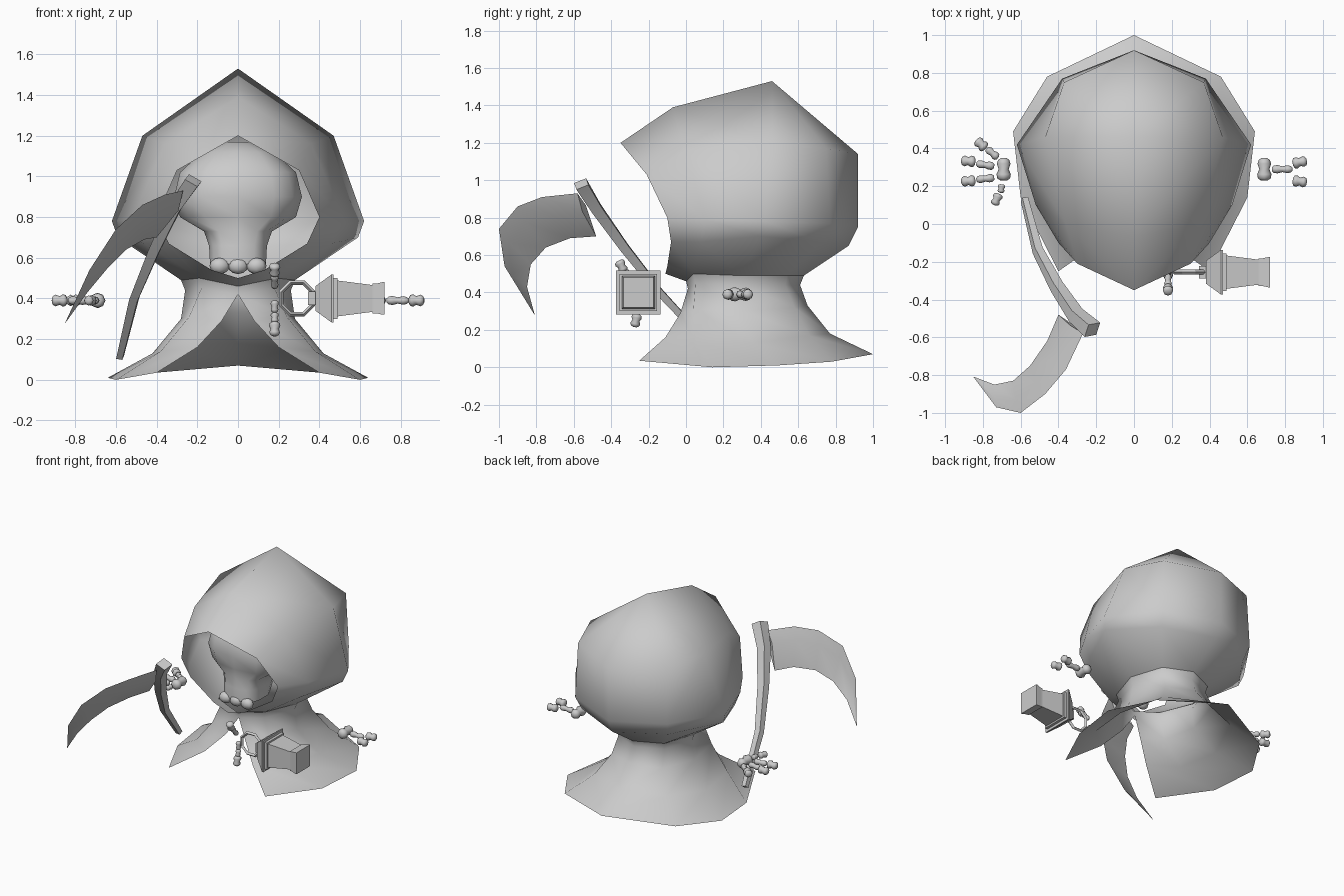
import bpy, bmesh, math
from mathutils import Vector

if "Cube" in bpy.data.objects:
    bpy.data.objects.remove(bpy.data.objects["Cube"])

grey = bpy.data.materials.new("pale_grey")
grey.diffuse_color = (0.6, 0.6, 0.6, 1)
grey.use_nodes = True
grey.node_tree.nodes["Principled BSDF"].inputs["Base Color"].default_value = grey.diffuse_color


def finish(bm, name, angle=60, mirror=False, centre=None):
    bmesh.ops.remove_doubles(bm, verts=bm.verts, dist=0.0005)
    bmesh.ops.recalc_face_normals(bm, faces=bm.faces)
    if centre:  # open sheets: point outward from a centre
        c = Vector(centre)
        bm.normal_update()
        if sum(f.normal.dot(f.calc_center_median() - c) * f.calc_area() for f in bm.faces) < 0:
            bmesh.ops.reverse_faces(bm, faces=bm.faces)
    me = bpy.data.meshes.new(name)
    bm.to_mesh(me)
    bm.free()
    me.materials.append(grey)
    ob = bpy.data.objects.new(name, me)
    bpy.context.collection.objects.link(ob)
    if mirror:
        m = ob.modifiers.new("mirror", 'MIRROR')
        m.use_clip = True
    bpy.context.view_layer.objects.active = ob
    ob.select_set(True)
    bpy.ops.object.shade_smooth_by_angle(angle=math.radians(angle))
    ob.select_set(False)
    return ob


def loft(rows, closed=False, caps=False):
    """Skin a list of equally long point rows."""
    bm = bmesh.new()
    vs = [[bm.verts.new(p) for p in r] for r in rows]
    n = len(rows[0])
    for a, b in zip(vs, vs[1:]):
        for i in range(n if closed else n - 1):
            j = (i + 1) % n
            bm.faces.new((a[i], a[j], b[j], b[i]))
    if caps:
        bm.faces.new(vs[0])
        bm.faces.new(vs[-1])
    return bm


# Hood: half shell from the front rim round to the back
peak = (0, .46, 1.53)
hood = [
    [(0, -.35, 1.2), (.3, -.21, 1.03), (.4, -.1, .8), (.34, -.08, .67), (.13, -.1, .54), (0, -.11, .5)],
    [(0, -.07, 1.39), (.36, 0, 1.16), (.52, .1, .79), (.46, .08, .67), (.19, .04, .5), (0, 0, .46)],
    [peak, (.47, .46, 1.2), (.62, .42, .78), (.59, .4, .7), (.28, .3, .49)],
    [peak, (.37, .75, 1.17), (.38, .77, .77), (.36, .72, .67), (.2, .54, .49)],
    [peak, (0, .92, 1.14), (0, .92, .75), (0, .87, .65), (0, .63, .49)],
]
for r in hood[2:]:
    r.append(r[-1])
bm = loft([r[:5] for r in hood])
bm.faces.new([bm.verts.new(p) for p in (hood[0][4], hood[0][5], hood[1][5], hood[1][4])])
finish(bm, "hood", 75, True, (0, .3, .85))

# Cape: half skirt with an open front slit
cape = [
    [(0, 0, .46), (0, .01, .42), (.08, -.03, .29), (.2, -.11, .16), (.4, -.25, .035)],
    [(.19, .04, .5), (.18, .05, .45), (.24, .04, .31), (.38, .05, .14), (.6, .14, 0)],
    [(.28, .3, .49), (.26, .3, .44), (.28, .3, .3), (.42, .36, .13), (.64, .49, .01)],
    [(.2, .54, .49), (.19, .53, .44), (.21, .58, .32), (.3, .66, .17), (.46, .78, .03)],
    [(0, .63, .49), (0, .61, .44), (0, .65, .33), (0, .77, .18), (0, 1, .07)],
]
finish(loft(cape), "cape", 75, True, (0, .3, .2))

# Skull: rounded rings narrowing into a jaw; (z, half width, front y, back y)
rings = [(1.17, .06, .14, .4), (1.12, .18, .04, .5), (1.02, .29, -.04, .58), (.9, .32, -.06, .6),
         (.8, .29, -.04, .55), (.73, .17, -.03, .42), (.66, .145, -.04, .3), (.57, .14, -.04, .25)]
rows = []
for z, w, f, b in rings:
    rows.append([(w * math.copysign(abs(math.cos(t)) ** .7, math.cos(t)),
                  (f + b) / 2 + (b - f) / 2 * math.copysign(abs(math.sin(t)) ** .7, math.sin(t)), z)
                 for t in (math.tau * (i + .5) / 14 for i in range(14))])
finish(loft(rows, True, True), "skull", 60)


def pebbles(name, items):
    """Small rounded bones: centre and radii."""
    bm = bmesh.new()
    for c, r in items:
        vs = bmesh.ops.create_uvsphere(bm, u_segments=8, v_segments=6, radius=1)['verts']
        for v in vs:
            v.co = Vector(c) + Vector(a * b for a, b in zip(v.co, r))
    return finish(bm, name, 80)


def bone(bm, a, b, r):
    """Finger bone: waisted rod with knobby ends."""
    a, b = Vector(a), Vector(b)
    q = (b - a).to_track_quat('Z', 'Y')
    rows = []
    for t, k in ((0, .45), (.1, .9), (.28, 1), (.5, .7), (.75, .95), (.92, .75), (1, .35)):
        rows.append([a.lerp(b, t) + q @ Vector((r * k * math.cos(u), r * k * math.sin(u), 0))
                     for u in (math.tau * i / 8 for i in range(8))])
    part = loft(rows, True, True)
    me = bpy.data.meshes.new("tmp")
    part.to_mesh(me)
    part.free()
    bm.from_mesh(me)
    bpy.data.meshes.remove(me)


def hand(name, segments):
    bm = bmesh.new()
    for a, b, r in segments:
        bone(bm, a, b, r)
    finish(bm, name, 80)


pebbles("teeth", [((x, -.02, .56), (.05, .035, .04)) for x in (-.09, 0, .09)])

# Hands: palm bone followed by finger bones
Z = .39
hand("open_hand", [((.69, .23, Z), (.69, .35, Z), .038), ((.73, .29, Z), (.84, .29, Z), .022),
                   ((.84, .32, Z), (.915, .335, Z), .03), ((.84, .23, Z), (.915, .22, Z), .03)])
hand("scythe_hand", [((-.69, .23, Z), (-.69, .35, Z), .038),
                     ((-.74, .245, Z), (-.835, .235, Z), .022), ((-.84, .23, Z), (-.915, .225, Z), .03),
                     ((-.74, .305, Z), (-.835, .32, Z), .022), ((-.84, .33, Z), (-.915, .335, Z), .03),
                     ((-.72, .35, Z), (-.78, .4, Z), .022), ((-.785, .4, Z), (-.835, .445, Z), .03),
                     ((-.7, .21, Z), (-.705, .165, Z), .02), ((-.715, .16, Z), (-.74, .1, Z), .026)])
hand("lantern_hand", [((.18, -.36, .57), (.18, -.33, .51), .028), ((.18, -.33, .52), (.18, -.27, .45), .02),
                      ((.18, -.25, .39), (.18, -.25, .33), .02), ((.18, -.25, .33), (.18, -.26, .28), .02),
                      ((.18, -.26, .285), (.18, -.275, .215), .028)])

# Scythe handle: curved four-sided pole widening to the top
path = [(-.58, .13, .11), (-.51, -.14, .4), (-.41, -.33, .64), (-.31, -.48, .85), (-.22, -.56, .98)]
path = [Vector(p) for p in path]
rows = []
for i, p in enumerate(path):
    d = (path[min(i + 1, 4)] - path[max(i - 1, 0)]).normalized()
    u = d.cross(Vector((.6, -.7, -.4))).normalized()
    w = d.cross(u)
    r = .024 + .008 * i
    rows.append([p + u * r, p + w * r * .8, p - u * r, p - w * r * .8])
finish(loft(rows, True, True), "scythe_handle", 45)

# Scythe blade: outer and inner edges with a thin ridge between
edges = [((-.27, -.58, .93), (-.4, -.48, .7)), ((-.36, -.77, .91), (-.46, -.62, .69)),
         ((-.47, -.9, .86), (-.55, -.75, .64)), ((-.6, -1, .74), (-.64, -.83, .55)),
         ((-.73, -.97, .54), (-.74, -.85, .43)), ((-.85, -.81, .28), (-.845, -.81, .285))]
edges = [(Vector(o), Vector(i)) for o, i in edges]
rows = []
for k, (o, i) in enumerate(edges):
    d = edges[min(k + 1, 5)][0] - edges[max(k - 1, 0)][0]
    n = d.cross(o - i).normalized() * .03 * (1 - k / 5.2)
    m = o.lerp(i, .35)
    rows.append([o, m + n, i, m - n])
finish(loft(rows, True, True), "scythe_blade", 45)

# Lantern: square profile lying along x; (x, half size)
prof = [(.345, .033), (.38, .033), (.38, .06), (.46, .118), (.47, .118), (.47, .1), (.49, .1), (.49, .088),
        (.66, .066), (.66, .073), (.68, .073), (.71, .08), (.72, .08)]
rows = [[(x, -.255 + a * h, .4 + b * h) for a, b in ((1, 1), (1, -1), (-1, -1), (-1, 1))] for x, h in prof]
finish(loft(rows, True, True), "lantern", 20)

# Lantern ring: eight-sided loop
rows = []
for i in range(9):
    t = math.tau * (i % 8 + .5) / 8
    rows.append([((.29 + r * math.cos(t)), -.255 + y, .4 + r * math.sin(t))
                 for r, y in ((.096, 0), (.084, .013), (.072, 0), (.084, -.013))])
finish(loft(rows, True), "lantern_ring", 30)
